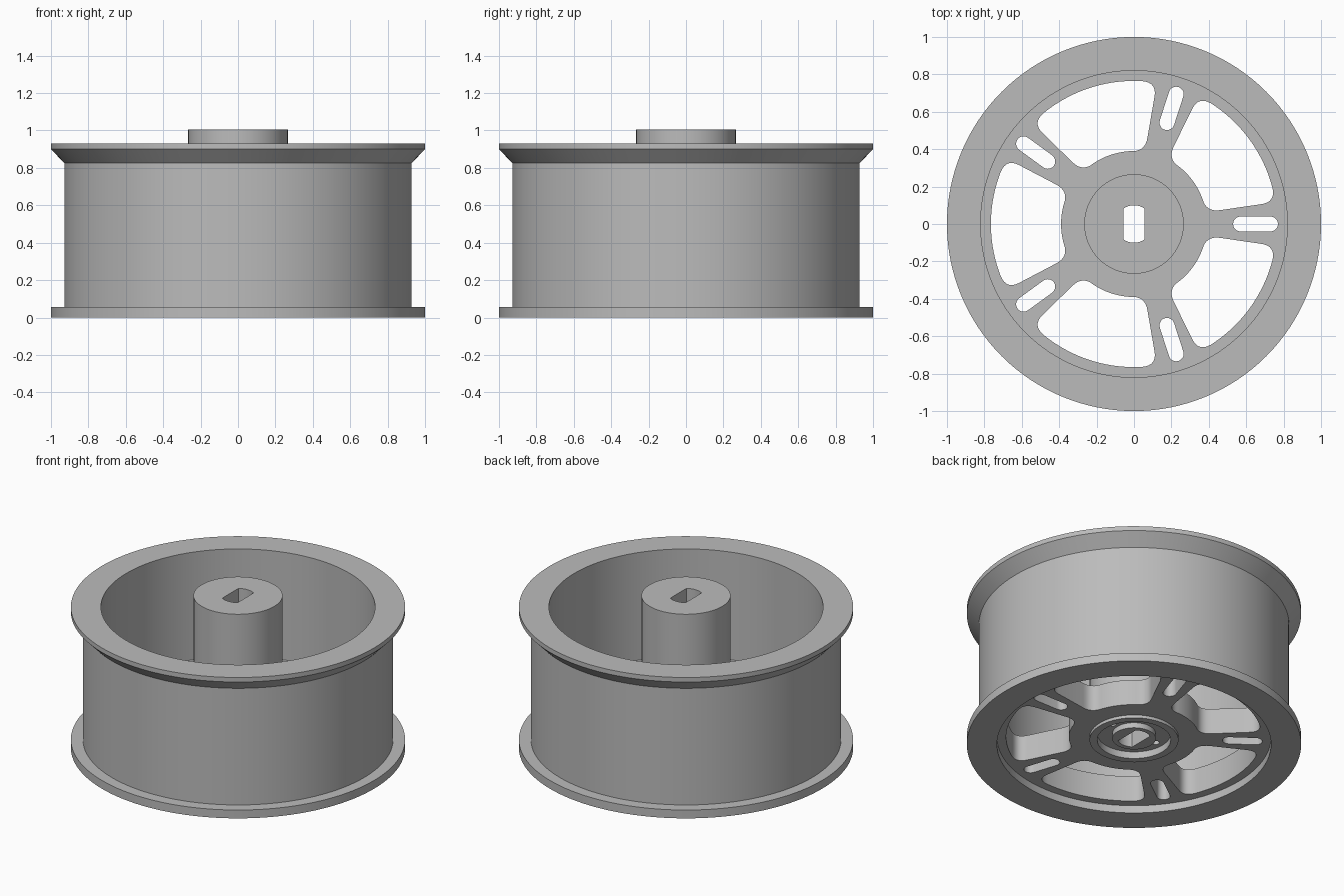
import bpy, bmesh
from math import cos, sin, pi, radians, atan2, hypot
from mathutils import Vector, Matrix

cube = bpy.data.objects.get("Cube")
if cube:
    bpy.data.objects.remove(cube, do_unlink=True)

grey = bpy.data.materials.new("light_grey")
grey.use_nodes = True
GREY = (0.5, 0.5, 0.5, 1)
grey.diffuse_color = GREY
grey.node_tree.nodes["Principled BSDF"].inputs["Base Color"].default_value = GREY


def finish(name, bm):
    """Clean up the mesh, smooth it by angle and add it to the scene."""
    bmesh.ops.remove_doubles(bm, verts=bm.verts, dist=1e-4)
    bmesh.ops.recalc_face_normals(bm, faces=bm.faces)
    mesh = bpy.data.meshes.new(name)
    bm.to_mesh(mesh)
    bm.free()
    mesh.materials.clear()
    mesh.materials.append(grey)
    mesh.shade_smooth()
    mesh.set_sharp_from_angle(angle=radians(30))
    obj = bpy.data.objects.new(name, mesh)
    bpy.context.scene.collection.objects.link(obj)
    return obj


def lathe(name, profile, steps=128):
    bm = bmesh.new()
    verts = [bm.verts.new((r, 0, z)) for r, z in profile]
    edges = [bm.edges.new((v, verts[(i + 1) % len(verts)])) for i, v in enumerate(verts)]
    bmesh.ops.spin(bm, geom=verts + edges, cent=(0, 0, 0), axis=(0, 0, 1),
                   angle=2 * pi, steps=steps)
    return finish(name, bm)


def plate(name, loops, z0, z1):
    """Extrude an outline with holes (first loop is the outside)."""
    curve = bpy.data.curves.new(name + "_outline", "CURVE")
    curve.dimensions = "2D"
    curve.fill_mode = "BOTH"
    curve.extrude = (z1 - z0) / 2
    for loop in loops:
        spline = curve.splines.new("POLY")
        spline.points.add(len(loop) - 1)
        for p, (x, y) in zip(spline.points, loop):
            p.co = (x, y, 0, 1)
        spline.use_cyclic_u = True
    helper = bpy.data.objects.new(name + "_helper", curve)
    bpy.context.scene.collection.objects.link(helper)
    graph = bpy.context.evaluated_depsgraph_get()
    mesh = bpy.data.meshes.new_from_object(helper.evaluated_get(graph))
    bm = bmesh.new()
    bm.from_mesh(mesh)
    bmesh.ops.translate(bm, verts=bm.verts, vec=(0, 0, (z0 + z1) / 2))
    bpy.data.objects.remove(helper, do_unlink=True)
    bpy.data.curves.remove(curve)
    bpy.data.meshes.remove(mesh)
    return finish(name, bm)


def arc(r, a0, a1, n, cx=0, cy=0):
    return [(cx + r * cos(a0 + (a1 - a0) * i / n), cy + r * sin(a0 + (a1 - a0) * i / n))
            for i in range(n + 1)]


def circle(r, n=96, cx=0, cy=0):
    return arc(r, 0, 2 * pi, n, cx, cy)[:-1]


def turn(loop, angle):
    rot = Matrix.Rotation(angle, 2)
    return [tuple(rot @ Vector(p)) for p in loop]


def fillet(a, corner, b, n=8):
    """Rounded corner from a to b."""
    a, c, b = Vector(a), Vector(corner), Vector(b)
    return [tuple(a * (1 - t) ** 2 + c * 2 * t * (1 - t) + b * t * t)
            for t in (i / n for i in range(n + 1))]


PITCH = 2 * pi / 5
R_IN, R_OUT = 0.39, 0.765


def window():
    """Opening between two spokes, mirrored about its middle line."""
    inner, outer = Vector((0.385, 0.063)), Vector((0.756, 0.117))
    along = (outer - inner).normalized()
    a_in = atan2(inner.y, inner.x)
    a_out = atan2(outer.y, outer.x)
    half = PITCH / 2
    f = 0.075
    start_in = a_in + f / R_IN
    start_out = a_out + f / R_OUT
    side = arc(R_IN, half, start_in, 10)[:-1]
    side += fillet(arc(R_IN, start_in, half, 1)[0], inner, inner + along * f)
    side += fillet(outer - along * f, outer, arc(R_OUT, start_out, half, 1)[0])
    side += arc(R_OUT, start_out, half, 16)[1:]
    side = turn(side, -half)
    mirrored = [(x, -y) for x, y in reversed(side[1:-1])]
    return turn(side + mirrored, half)


def slot(x0, x1, r):
    return (arc(r, -pi / 2, pi / 2, 10, x1 - r) + arc(r, pi / 2, 3 * pi / 2, 10, x0 + r))


# Rim barrel with square lower flange and bevelled upper flange
lathe("rim", [(0.82, 0), (1, 0), (1, 0.055), (0.928, 0.055), (0.928, 0.825),
              (1, 0.9), (1, 0.93), (0.82, 0.93)])

# Five-spoke disc with a slot in each spoke
holes = [circle(0.24)]
for i in range(5):
    holes.append(turn(window(), i * PITCH))
    holes.append(turn(slot(0.53, 0.77, 0.04), i * PITCH))
plate("spoke_disc", [circle(0.825, 128)] + holes, 0.05, 0.22)

# Central hub with a double-flat axle hole
axle = [(max(-0.056, min(0.056, x)), y) for x, y in circle(0.1, 64)
        if abs(x) < 0.058]
pins = [circle(0.022, 16, s * 0.17, 0) for s in (-1, 1)]
plate("hub", [circle(0.266), axle], 0.1, 1.005)
plate("hub_floor", [circle(0.266), axle] + pins, 0.075, 0.1)
plate("hub_lower_ring", [circle(0.266), circle(0.22)], 0.03, 0.075)
plate("hub_boss", [circle(0.13), axle], 0.04, 0.075)
